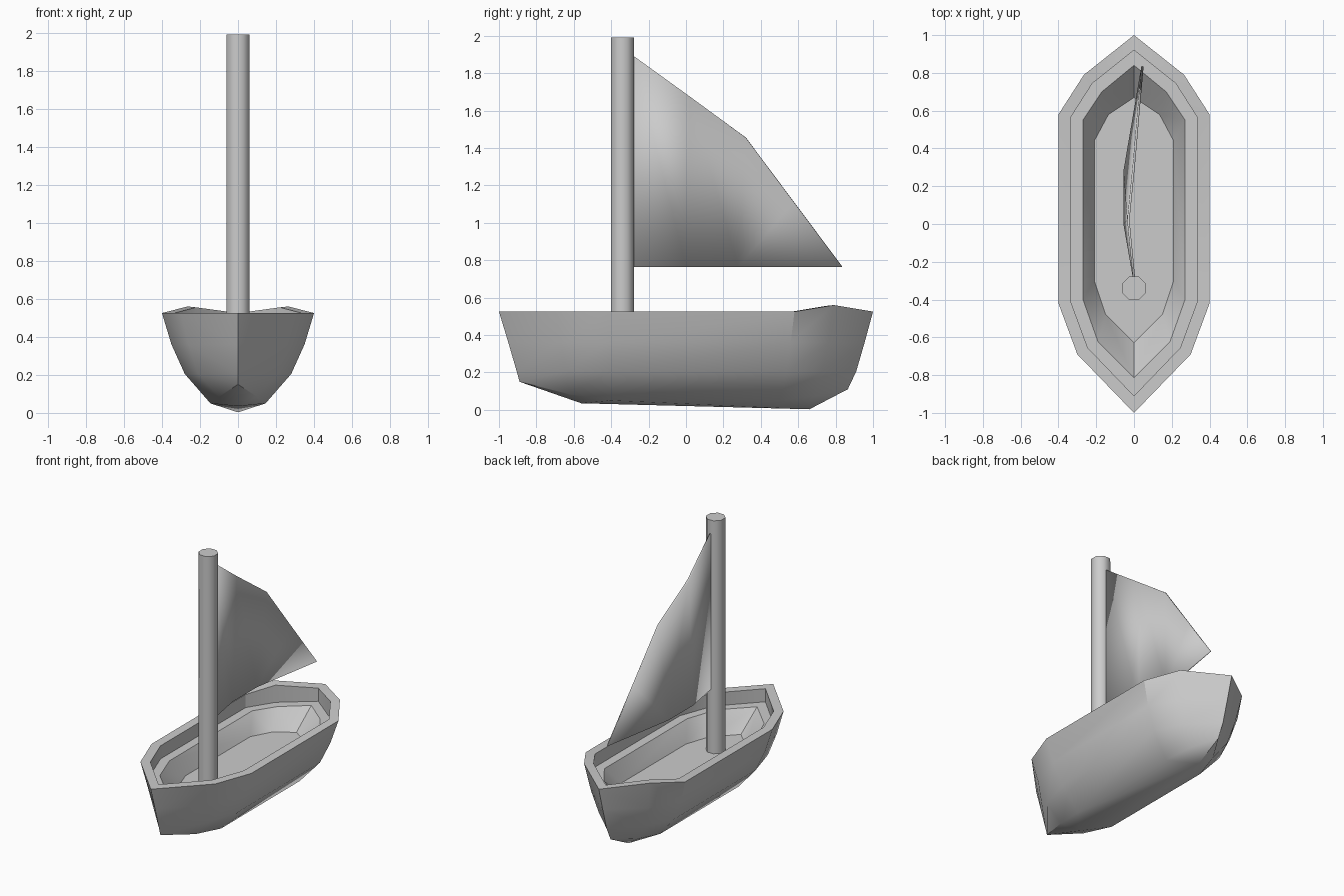
import bpy, bmesh, math

if "Cube" in bpy.data.objects:
    bpy.data.objects.remove(bpy.data.objects["Cube"])


def finish(obj, angle):
    bpy.ops.object.select_all(action='DESELECT')
    bpy.context.view_layer.objects.active = obj
    obj.select_set(True)
    bpy.ops.object.shade_smooth_by_angle(angle=math.radians(angle))


def mesh_object(name, bm):
    bmesh.ops.recalc_face_normals(bm, faces=bm.faces)
    me = bpy.data.meshes.new(name)
    bm.to_mesh(me)
    bm.free()
    obj = bpy.data.objects.new(name, me)
    bpy.context.collection.objects.link(obj)
    return obj


# Half rings, stern tip to bow tip:
# stern y, (shoulder x, y), side x, side y stern, side y bow, (shoulder x, y), bow y, six heights
rings = [
    (-0.89, 0.10, -0.63, 0.145, -0.40, 0.50, 0.10, 0.69, 0.865, (0.15, 0.085, 0.05, 0.05, 0.075, 0.11)),
    (-0.905, 0.21, -0.64, 0.28, -0.40, 0.54, 0.19, 0.73, 0.91, (0.205,) * 6),
    (-0.95, 0.26, -0.67, 0.35, -0.41, 0.56, 0.23, 0.76, 0.955, (0.36,) * 6),
    (-1.0, 0.30, -0.69, 0.40, -0.42, 0.58, 0.265, 0.79, 1.0, (0.525,) * 4 + (0.56, 0.525)),
    (-0.91, 0.245, -0.655, 0.335, -0.41, 0.565, 0.22, 0.745, 0.92, (0.525,) * 4 + (0.555, 0.525)),
    (-0.91, 0.245, -0.655, 0.335, -0.41, 0.565, 0.22, 0.745, 0.92, (0.43,) * 6),
    (-0.815, 0.19, -0.625, 0.27, -0.40, 0.55, 0.17, 0.70, 0.84, (0.43,) * 6),
    (-0.63, 0.15, -0.48, 0.21, -0.30, 0.44, 0.135, 0.58, 0.67, (0.30,) * 6),
]

# Hull: half shell bridged ring to ring, with keel and floor, then mirrored
bm = bmesh.new()
loops = []
for s, ax, ay, w, y0, y1, bx, by, e, zs in rings:
    xy = [(0, s), (ax, ay), (w, y0), (w, y1), (bx, by), (0, e)]
    loops.append([bm.verts.new((x, y, z)) for (x, y), z in zip(xy, zs)])
for a, b in zip(loops, loops[1:]):
    for i in range(5):
        bm.faces.new((a[i], a[i + 1], b[i + 1], b[i]))
bm.faces.new(loops[-1])
k0 = bm.verts.new((0, -0.56, 0.035))
k1 = bm.verts.new((0, 0.66, 0.003))
c = loops[0]
for f in ((c[0], c[1], k0), (c[1], c[2], k0), (c[2], c[3], k1, k0),
          (c[3], c[4], k1), (c[4], c[5], k1)):
    bm.faces.new(f)
geom = bmesh.ops.duplicate(bm, geom=bm.verts[:] + bm.edges[:] + bm.faces[:])["geom"]
for v in geom:
    if isinstance(v, bmesh.types.BMVert):
        v.co.x *= -1
bmesh.ops.reverse_faces(bm, faces=[f for f in geom if isinstance(f, bmesh.types.BMFace)])
bmesh.ops.remove_doubles(bm, verts=bm.verts, dist=0.0001)
finish(mesh_object("hull", bm), 30)

# Mast: octagonal pole standing on the floor
bpy.ops.mesh.primitive_cylinder_add(vertices=8, radius=0.066, depth=1.70,
                                    location=(0, -0.34, 1.14), rotation=(0, 0, math.pi / 8))
mast = bpy.context.object
mast.name = "mast"
finish(mast, 50)

# Sail: thin bulging sheet with a kinked trailing corner
bm = bmesh.new()
top = [bm.verts.new(p) for p in ((0, -0.285, 1.895), (-0.03, 0.02, 1.675), (0, 0.32, 1.455),
                                 (0.022, 0.577, 1.11), (0.045, 0.835, 0.765))]
foot = [bm.verts.new(p) for p in ((0, -0.285, 0.765), (-0.05, 0, 0.765), (-0.05, 0.28, 0.765))]
for f in ((top[0], top[1], foot[1], foot[0]), (top[1], top[2], foot[2], foot[1]),
          (top[2], top[3], foot[2]), (top[3], top[4], foot[2])):
    bm.faces.new(f)
sail = mesh_object("sail", bm)
thick = sail.modifiers.new("thickness", 'SOLIDIFY')
thick.thickness = 0.012
thick.offset = 0
finish(sail, 40)
